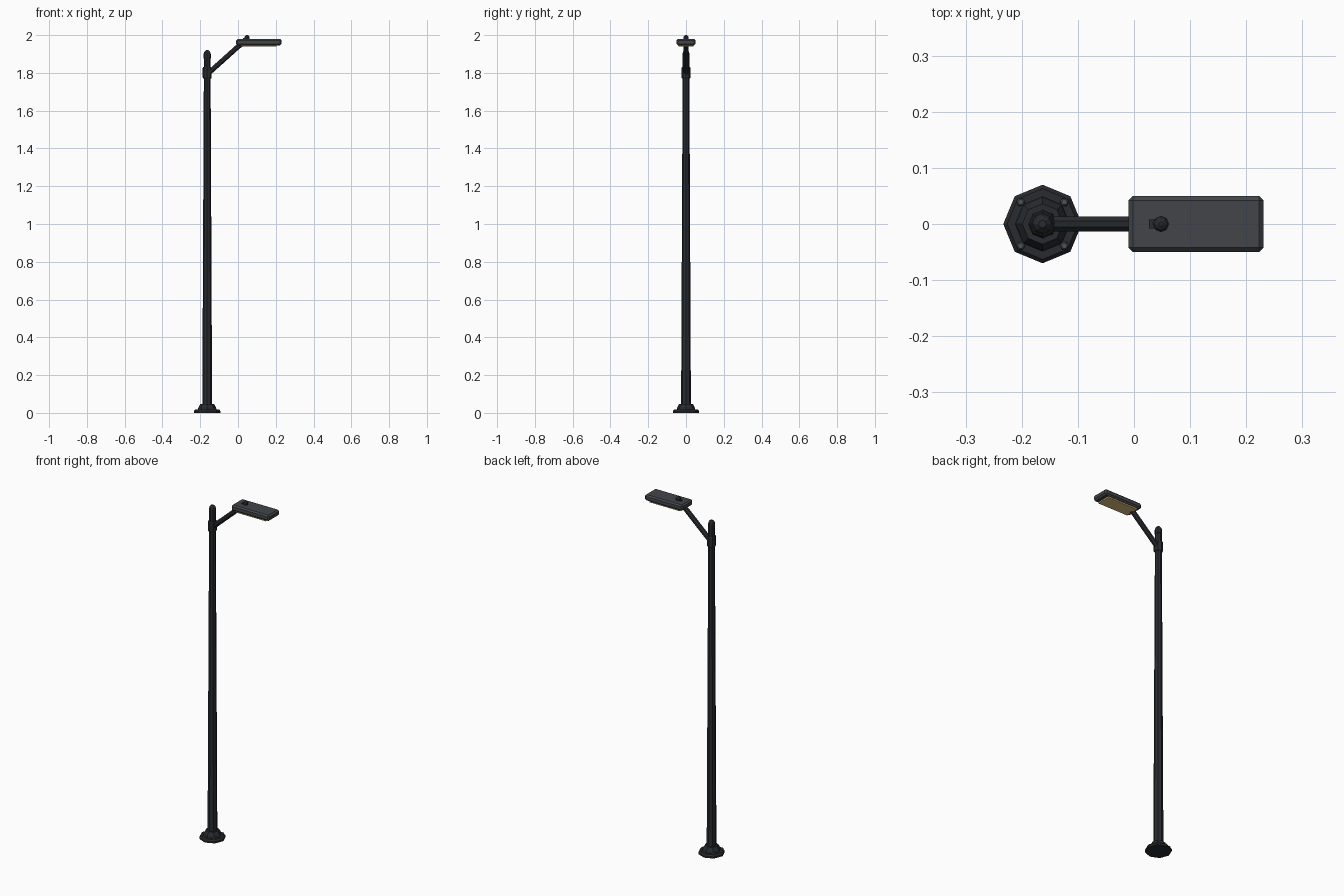
import bpy, bmesh
from math import cos, sin, pi, radians
from mathutils import Vector

if "Cube" in bpy.data.objects:
    bpy.data.objects.remove(bpy.data.objects["Cube"])

POLE_X = -0.163


def material(name, rgb):
    m = bpy.data.materials.new(name)
    m.diffuse_color = (*rgb, 1)
    m.use_nodes = True
    m.node_tree.nodes["Principled BSDF"].inputs["Base Color"].default_value = m.diffuse_color
    return m


BLACK = material("black_metal", (0.022, 0.024, 0.028))
GREY = material("grey_metal", (0.055, 0.06, 0.068))
BOLT = material("bolt_steel", (0.08, 0.085, 0.09))
LENS = material("warm_lens", (0.75, 0.55, 0.22))


def finish(bm, name, mat):
    bmesh.ops.recalc_face_normals(bm, faces=bm.faces)
    me = bpy.data.meshes.new(name)
    bm.to_mesh(me)
    bm.free()
    me.materials.append(mat)
    ob = bpy.data.objects.new(name, me)
    bpy.context.collection.objects.link(ob)
    return ob


def lathe(name, x, y, profile, mat, sides=8):
    """Stacked rings of (radius, z), capped at both ends."""
    bm = bmesh.new()
    rings = [[bm.verts.new((x + r * cos(2 * pi * i / sides), y + r * sin(2 * pi * i / sides), z))
              for i in range(sides)] for r, z in profile]
    for a, b in zip(rings, rings[1:]):
        for i in range(sides):
            j = (i + 1) % sides
            bm.faces.new((a[i], a[j], b[j], b[i]))
    bm.faces.new(rings[0][::-1])
    bm.faces.new(rings[-1])
    return finish(bm, name, mat)


def tube(name, path, radius, mat, sides=8):
    """Flat-sided tube through points lying in the xz plane."""
    bm = bmesh.new()
    pts = [Vector(p) for p in path]
    rings = []
    for k, p in enumerate(pts):
        t = (pts[min(k + 1, len(pts) - 1)] - pts[max(k - 1, 0)]).normalized()
        side = Vector((0, 1, 0))
        up = t.cross(side)
        rings.append([bm.verts.new(p + radius * (side * cos(a) + up * sin(a)))
                      for a in (2 * pi * (i + 0.5) / sides for i in range(sides))])
    for a, b in zip(rings, rings[1:]):
        for i in range(sides):
            j = (i + 1) % sides
            bm.faces.new((a[i], a[j], b[j], b[i]))
    bm.faces.new(rings[0][::-1])
    bm.faces.new(rings[-1])
    return finish(bm, name, mat)


def box(name, lo, hi, mat, bevel=0):
    bm = bmesh.new()
    bmesh.ops.create_cube(bm, size=1)
    for v in bm.verts:
        v.co = [(l + h) / 2 + c * (h - l) for l, h, c in zip(lo, hi, v.co)]
    if bevel:
        bmesh.ops.bevel(bm, geom=bm.edges[:], offset=bevel, segments=1, affect='EDGES')
    return finish(bm, name, mat)


# Base plate, stepped foot and anchor bolts
lathe("base_plate", POLE_X, 0, [(0.070, 0), (0.070, 0.010), (0.063, 0.018)], BLACK)
lathe("base_foot", POLE_X, 0, [(0.049, 0.016), (0.047, 0.028), (0.036, 0.048)], BLACK)
for i in range(4):
    a = radians(45 + 90 * i)
    lathe(f"anchor_bolt_{i + 1}", POLE_X + 0.055 * cos(a), 0.055 * sin(a),
          [(0.008, 0.014), (0.008, 0.023), (0.005, 0.026)], BOLT, 6)

# Tapered pole, domed cap and arm collar
lathe("pole", POLE_X, 0, [(0.026, 0.04), (0.0175, 1.88)], BLACK)
lathe("pole_cap", POLE_X, 0, [(0.0195, 1.875), (0.0195, 1.898), (0.015, 1.912), (0.007, 1.92)], BLACK)
lathe("arm_collar", POLE_X, 0, [(0.021, 1.77), (0.024, 1.775), (0.024, 1.825), (0.021, 1.83)], BLACK)

# Slanted arm ending inside the lamp head
tube("arm", [(POLE_X + 0.005, 0, 1.797), (-0.002, 0, 1.937), (0.018, 0, 1.951), (0.045, 0, 1.956)],
     0.0145, BLACK)

# Lamp head, lens and light sensor
box("lamp_head", (-0.010, -0.050, 1.946), (0.231, 0.050, 1.980), GREY, 0.008)
box("lens", (0.012, -0.040, 1.939), (0.205, 0.040, 1.950), LENS)
lathe("sensor", 0.048, 0, [(0.014, 1.978), (0.014, 1.990), (0.010, 1.996), (0.004, 2.0)], BLACK)
box("sensor_tab", (0.027, -0.008, 1.978), (0.040, 0.008, 1.984), BLACK)
